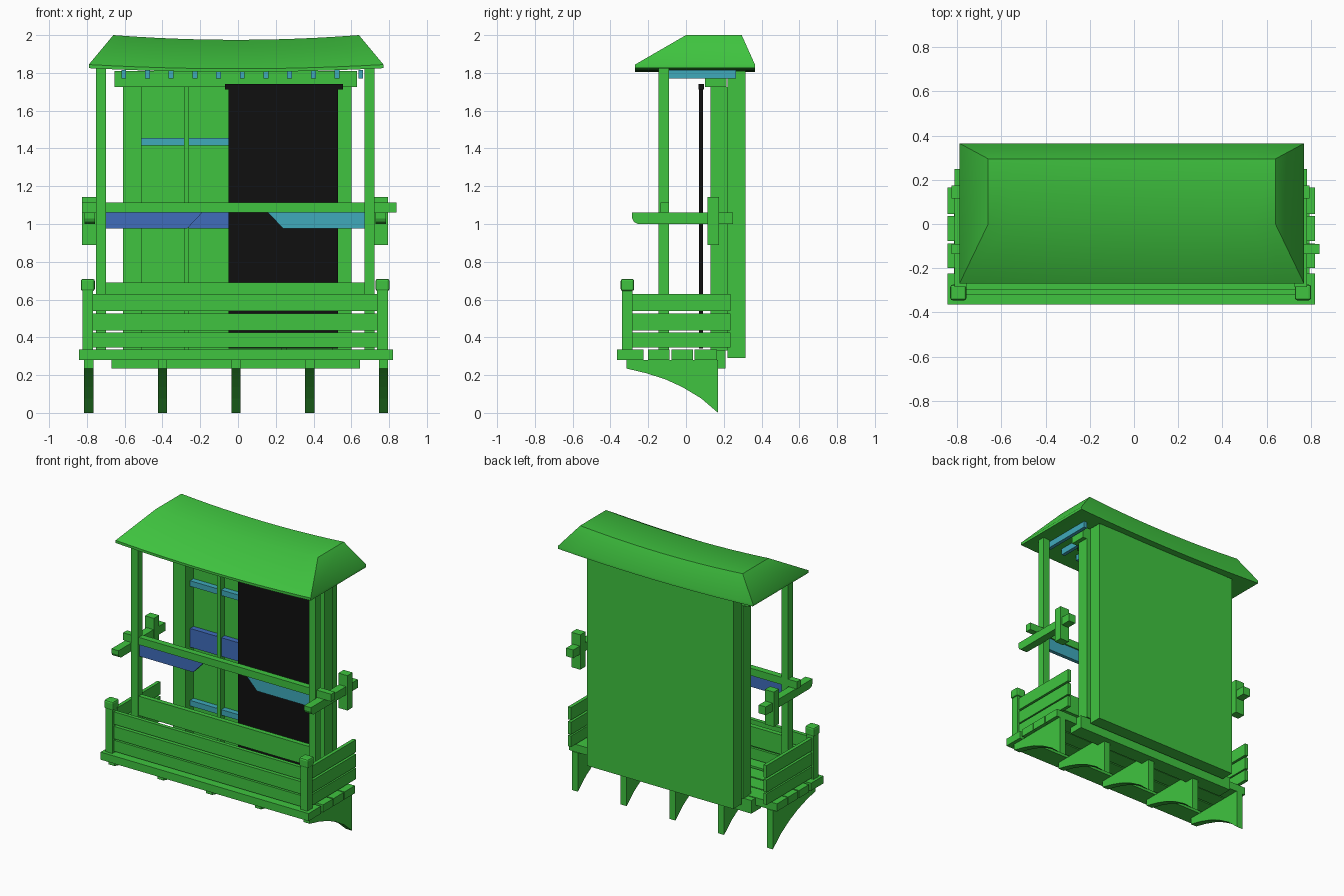
import bpy, bmesh

if "Cube" in bpy.data.objects:
    bpy.data.objects.remove(bpy.data.objects["Cube"])

CX = -0.015  # symmetry line of the balcony


def material(name, rgb):
    m = bpy.data.materials.new(name)
    m.diffuse_color = (*rgb, 1)
    m.use_nodes = True
    m.node_tree.nodes["Principled BSDF"].inputs["Base Color"].default_value = m.diffuse_color
    return m


GREEN = material("green", (0.05, 0.55, 0.05))
BLACK = material("black", (0.005, 0.005, 0.005))
BLUE = material("blue", (0.05, 0.15, 0.5))
CYAN = material("cyan", (0.05, 0.4, 0.5))


def finish(name, bm, mat):
    bmesh.ops.recalc_face_normals(bm, faces=bm.faces)
    me = bpy.data.meshes.new(name)
    bm.to_mesh(me)
    bm.free()
    me.materials.append(mat)
    ob = bpy.data.objects.new(name, me)
    bpy.context.collection.objects.link(ob)
    return ob


def box(name, x, y, z, mat=GREEN, bevel=0):
    bm = bmesh.new()
    bmesh.ops.create_cube(bm, size=1)
    for v in bm.verts:
        v.co = [(a + b) / 2 + c * (b - a) for (a, b), c in zip((x, y, z), v.co)]
    if bevel:
        bmesh.ops.bevel(bm, geom=bm.edges[:], offset=bevel, segments=2,
                        profile=0.5, affect='EDGES')
    return finish(name, bm, mat)


def prism(name, profile, a, b, axis, mat=GREEN):
    """Extrude a (y,z) profile along x (axis 0) or an (x,z) profile along y (axis 1)."""
    bm = bmesh.new()

    def put(d, p):
        return (d, p[0], p[1]) if axis == 0 else (p[0], d, p[1])
    lo = [bm.verts.new(put(a, p)) for p in profile]
    hi = [bm.verts.new(put(b, p)) for p in profile]
    bm.faces.new(lo)
    bm.faces.new(hi)
    n = len(profile)
    for i in range(n):
        j = (i + 1) % n
        bm.faces.new((lo[i], lo[j], hi[j], hi[i]))
    return finish(name, bm, mat)


# sagging hipped roof with flat top and thin lip: (half length, y, z, sag)
section = [(0.78, -0.27, 1.805, 0.02), (0.78, -0.27, 1.822, 0.022),
           (0.65, 0.0, 1.975, 0.025), (0.65, 0.295, 1.975, 0.025),
           (0.78, 0.365, 1.822, 0.022), (0.78, 0.365, 1.805, 0.02)]
bm = bmesh.new()
N = 12
rows = []
for i in range(N + 1):
    t = 2 * i / N - 1
    rows.append([bm.verts.new((CX + 0.005 + h * t, y, z + s * t * t))
                 for h, y, z, s in section])
for r, q in zip(rows, rows[1:]):
    for k in range(6):
        bm.faces.new((r[k], r[(k + 1) % 6], q[(k + 1) % 6], q[k]))
for r in (rows[0], rows[-1]):
    bm.faces.new((r[0], r[1], r[4], r[5]))
    bm.faces.new((r[1], r[2], r[3], r[4]))
roof = finish("roof", bm, GREEN)
bpy.context.view_layer.objects.active = roof
roof.select_set(True)
bpy.ops.object.shade_smooth_by_angle(angle=0.9)

# rafters under the eave
for i in range(11):
    x = -0.605 + i * 0.1255
    box("rafter", (x - 0.013, x + 0.013), (-0.12, 0.265), (1.77, 1.815), CYAN)

# back panel, header, sill and wall pillars
box("back_panel", (-0.6, 0.57), (0.22, 0.315), (0.29, 1.81))
box("header", (-0.655, 0.63), (0.1, 0.215), (1.725, 1.81))
box("sill", (-0.67, 0.645), (0.1, 0.21), (0.235, 0.33))
box("pillar_left", (-0.61, -0.51), (0.13, 0.22), (0.33, 1.725))
box("pillar_right", (0.5, 0.6), (0.13, 0.22), (0.33, 1.725))

# window lattice
for x in (-0.273, 0.243):
    box("mullion", (x - 0.013, x + 0.013), (0.17, 0.215), (0.33, 1.725))
for z0, z1, m in ((1.415, 1.455, CYAN), (0.975, 1.11, BLUE), (0.55, 0.59, CYAN)):
    box("lattice_bar", (-0.51, 0.5), (0.18, 0.22), (z0, z1), m)

# black curtain and its rod
box("curtain", (-0.05, 0.53), (0.07, 0.09), (0.34, 1.74), BLACK)
box("curtain_rod", (-0.07, 0.555), (0.065, 0.095), (1.712, 1.742), BLACK)

# floor planks
for y0, y1 in ((-0.365, -0.225), (-0.2, -0.088), (-0.078, 0.037), (0.045, 0.165)):
    box("floor_plank", (-0.843, 0.82), (y0, y1), (0.28, 0.335))

# curved brackets under the floor
curve = [(0.17, 0.28), (-0.315, 0.28), (-0.315, 0.235), (-0.21, 0.21),
         (-0.11, 0.178), (-0.02, 0.137), (0.08, 0.077), (0.17, 0.0)]
for i in range(5):
    x = -0.79 + i * 0.39
    prism("floor_bracket", curve, x - 0.024, x + 0.024, 0)

# fence boards at the front
levels = ((0.345, 0.425), (0.435, 0.525), (0.54, 0.63))
for z in levels:
    box("front_fence_board", (-0.775, 0.745), (-0.322, -0.295), z)

# parts repeated on both sides
for s, side in ((-1, "left"), (1, "right")):
    def span(a, b):
        return tuple(sorted((CX + s * a, CX + s * b)))
    box("roof_post_" + side, span(0.685, 0.738), (-0.145, -0.09), (0.335, 1.825))
    box("fence_post_" + side, span(0.752, 0.808), (-0.34, -0.283), (0.335, 0.65))
    box("fence_cap_" + side, span(0.743, 0.817), (-0.346, -0.274), (0.645, 0.71),
        bevel=0.012)
    for z in levels:
        box("side_fence_board_" + side, span(0.77, 0.795), (-0.285, 0.235), z)
    a, b = span(0.742, 0.798)
    prism("side_arm_" + side, [(-0.285, 1.06), (0.25, 1.06), (0.25, 1.0), (-0.255, 1.0),
                               (-0.275, 1.01), (-0.285, 1.03)], a, b, 0)
    box("arm_block_" + side, span(0.738, 0.81), (0.115, 0.175), (0.89, 1.142))
    # slanted valance board under the front rail
    prism("valance_" + side, [(CX + s * 0.69, 1.07), (CX + s * 0.165, 1.07),
                              (CX + s * 0.255, 0.975), (CX + s * 0.69, 0.975)],
          -0.127, -0.1, 1, BLUE if s < 0 else CYAN)

# rails between the posts
box("front_rail", (-0.825, 0.84), (-0.135, -0.09), (1.062, 1.115))
box("low_rail", (-0.705, 0.67), (-0.135, -0.1), (0.55, 0.69))
